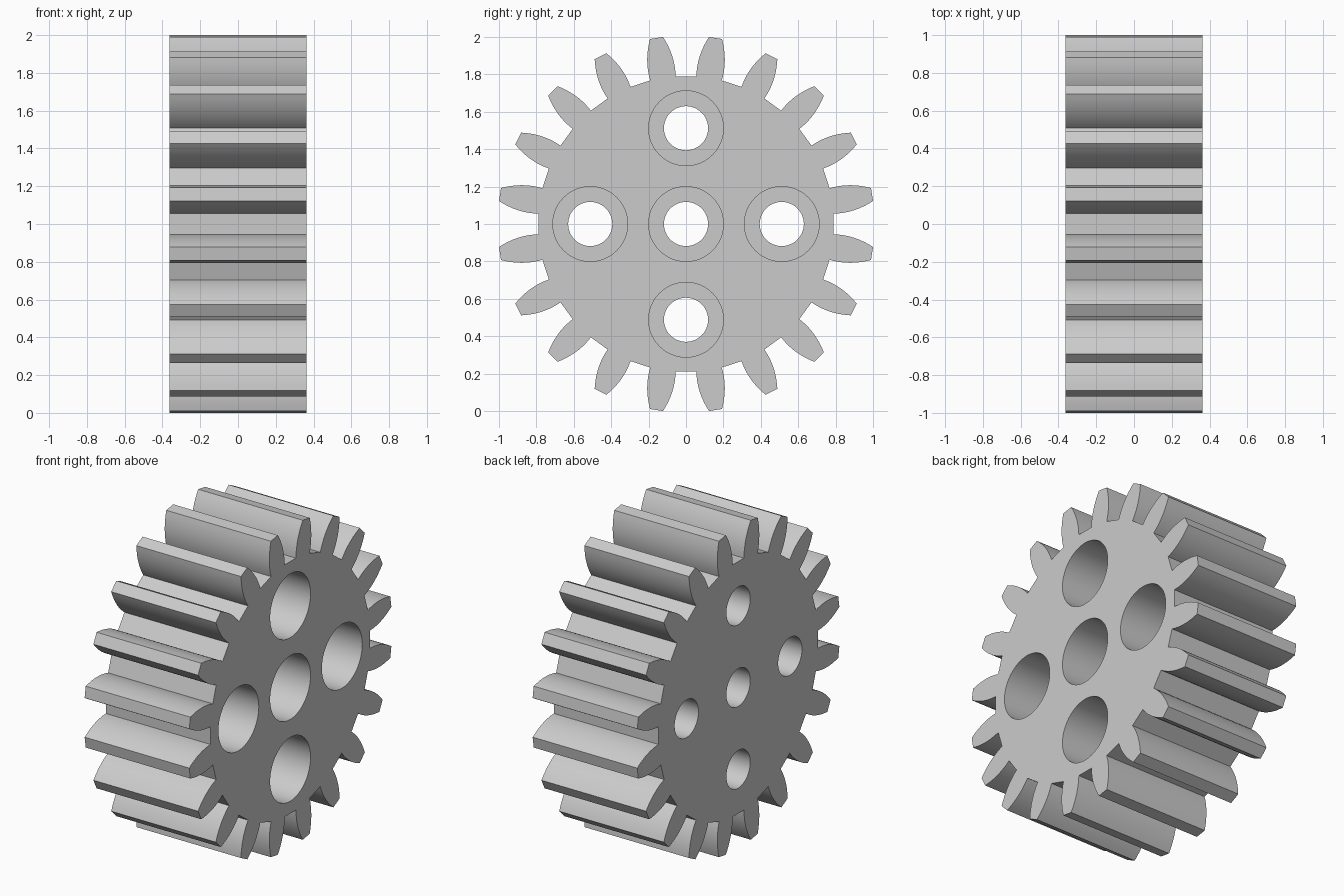
import bpy
import bmesh
from math import sin, cos, pi, radians

if "Cube" in bpy.data.objects:
    bpy.data.objects.remove(bpy.data.objects["Cube"])

TEETH = 20
HALF_WIDTH = 0.3625
ROOT, PITCH, TIP = 0.788, 0.9, 1.007
FLOOR = 0.30          # thickness left behind each counterbore
STEPS = 10

grey = bpy.data.materials.new("light grey")
grey.use_nodes = True
colour = (0.6, 0.6, 0.6, 1)
grey.diffuse_color = colour
grey.node_tree.nodes["Principled BSDF"].inputs["Base Color"].default_value = colour


def half_thickness(r):
    """Curved tooth flank: a parabola through root, pitch and tip."""
    return 0.0687 - 0.0107 * (r - ROOT) - 1.334 * (r - ROOT) * (r - PITCH)


def gear_outline():
    flank = [ROOT + (TIP - ROOT) * i / STEPS for i in range(STEPS + 1)]
    tooth = [(r, -half_thickness(r)) for r in flank]
    tooth += [(r, half_thickness(r)) for r in reversed(flank)]
    for k in range(TEETH):
        a = 2 * pi * (k + 0.5) / TEETH
        for r, t in tooth:
            yield r * cos(a) - t * sin(a), r * sin(a) + t * cos(a)


# Toothed wheel: outline in the y-z plane, extruded along x
bm = bmesh.new()
face = bm.faces.new([bm.verts.new((-HALF_WIDTH, y, z + 1)) for y, z in gear_outline()])
wall = bmesh.ops.extrude_face_region(bm, geom=[face])
moved = [v for v in wall["geom"] if isinstance(v, bmesh.types.BMVert)]
bmesh.ops.translate(bm, verts=moved, vec=(2 * HALF_WIDTH, 0, 0))
bmesh.ops.recalc_face_normals(bm, faces=bm.faces)
mesh = bpy.data.meshes.new("gear_wheel")
bm.to_mesh(mesh)
bm.free()
mesh.materials.append(grey)
gear = bpy.data.objects.new("gear_wheel", mesh)
bpy.context.collection.objects.link(gear)


def bore(name, radius, x0, x1, y, z):
    """Cut a round hole along x between x0 and x1."""
    bpy.ops.mesh.primitive_cylinder_add(
        vertices=48, radius=radius, depth=x1 - x0,
        location=((x0 + x1) / 2, y, z), rotation=(0, radians(90), 0))
    cutter = bpy.context.object
    cutter.name = name
    cutter.hide_render = True
    cutter.data.materials.append(grey)
    bpy.context.view_layer.objects.active = gear
    cut = gear.modifiers.new(name, "BOOLEAN")
    cut.operation = "DIFFERENCE"
    cut.solver = "EXACT"
    cut.object = cutter
    bpy.ops.object.modifier_apply(modifier=name)
    bpy.data.objects.remove(cutter)


# Centre bore and four around it, each wide from +x and narrow at -x
SPACING = 0.512
for y, z in [(0, 0), (SPACING, 0), (-SPACING, 0), (0, SPACING), (0, -SPACING)]:
    bore("counterbore", 0.2, FLOOR - HALF_WIDTH, 0.5, y, z + 1)
    bore("through_hole", 0.118, -0.5, 0.5, y, z + 1)

bpy.ops.object.select_all(action="DESELECT")
gear.select_set(True)
bpy.context.view_layer.objects.active = gear
bpy.ops.object.shade_smooth_by_angle(angle=radians(25))
